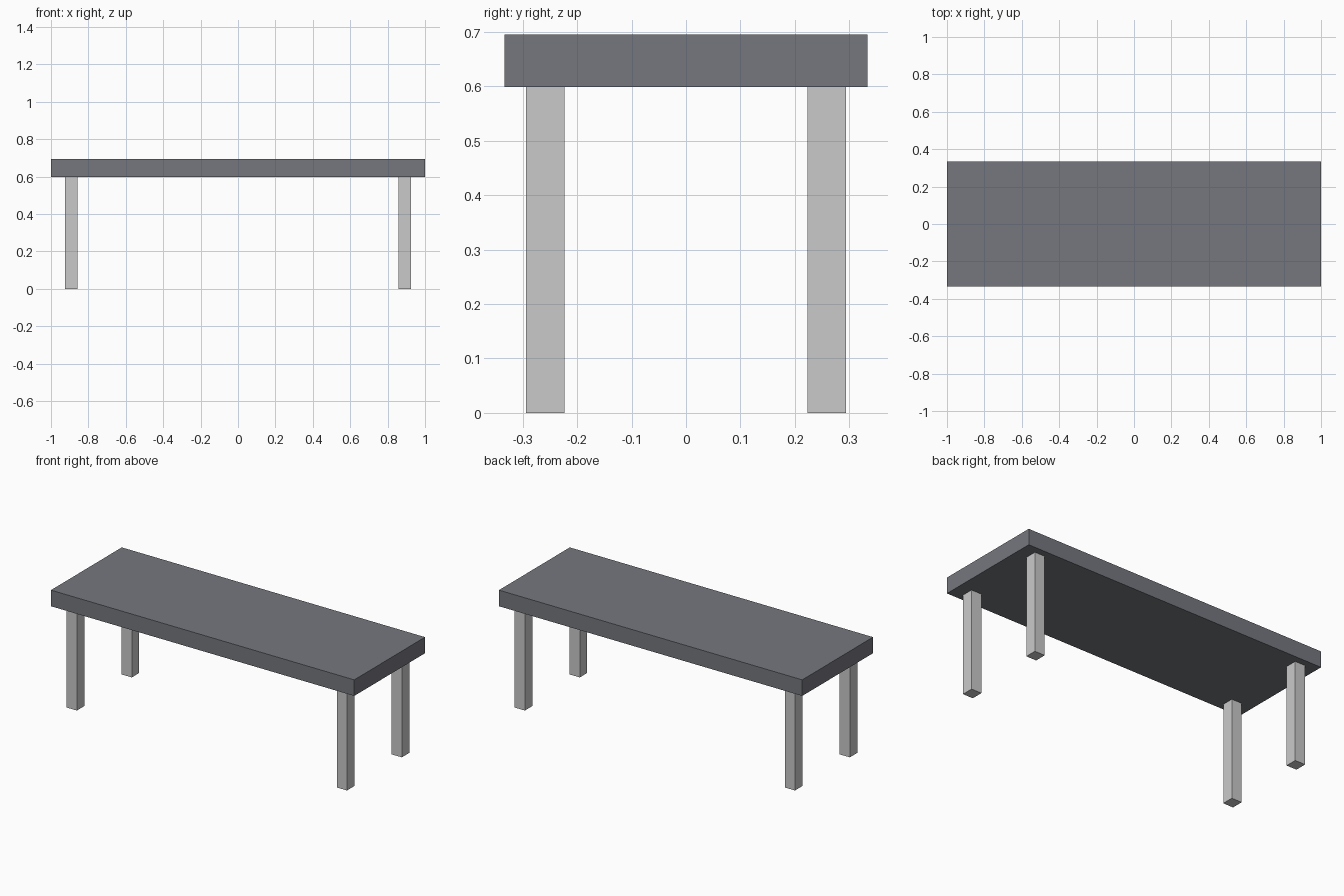
import bpy

if "Cube" in bpy.data.objects:
    bpy.data.objects.remove(bpy.data.objects["Cube"])


def material(name, color):
    mat = bpy.data.materials.new(name)
    mat.diffuse_color = (*color, 1.0)
    mat.use_nodes = True
    mat.node_tree.nodes["Principled BSDF"].inputs["Base Color"].default_value = mat.diffuse_color
    return mat


def box(name, center, size, mat):
    bpy.ops.mesh.primitive_cube_add(size=1, location=center)
    obj = bpy.context.object
    obj.name = name
    obj.scale = size
    bpy.ops.object.transform_apply(location=False, rotation=False, scale=True)
    obj.data.materials.append(mat)
    return obj


slate = material("slate grey", (0.18, 0.185, 0.21))
light_grey = material("light grey", (0.59, 0.59, 0.59))

LEG_TOP = 0.599
TOP_HEIGHT = 0.695

# Thick table top
box("table_top", (0, 0, (LEG_TOP + TOP_HEIGHT) / 2),
    (2.0, 0.667, TOP_HEIGHT - LEG_TOP), slate)

# Four straight legs, set in from the corners
for x_name, sx in (("left", -1), ("right", 1)):
    for y_name, sy in (("front", -1), ("back", 1)):
        box(f"{y_name}_{x_name}_leg", (sx * 0.8905, sy * 0.2585, LEG_TOP / 2),
            (0.067, 0.07, LEG_TOP), light_grey)
